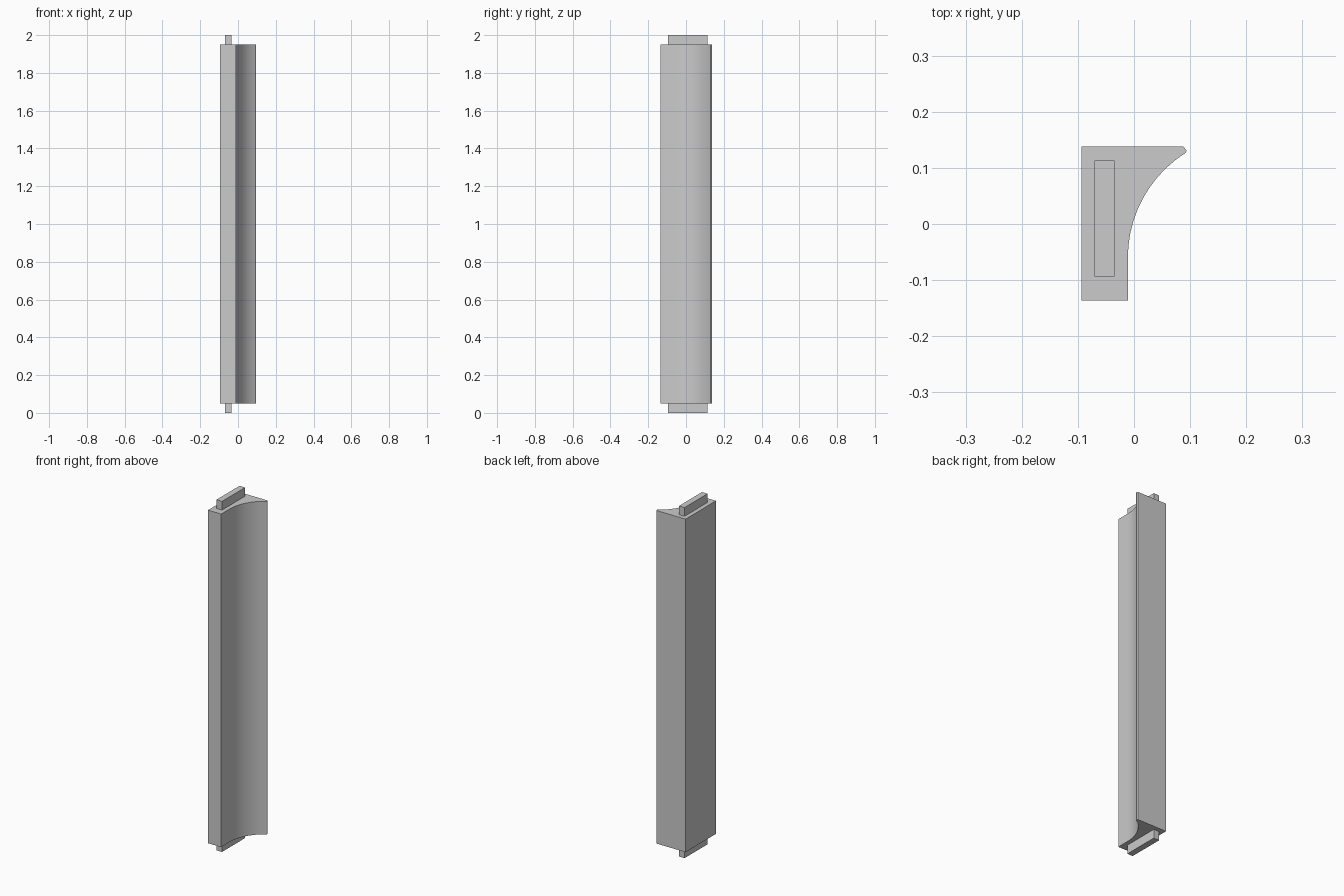
import bpy, bmesh, math

cube = bpy.data.objects.get("Cube")
if cube:
    bpy.data.objects.remove(cube, do_unlink=True)

grey = bpy.data.materials.new("plain grey")
grey.use_nodes = True
colour = (0.6, 0.6, 0.6, 1)
grey.diffuse_color = colour
grey.node_tree.nodes["Principled BSDF"].inputs["Base Color"].default_value = colour


def extrude_profile(name, points, bottom, top):
    """Raise a closed outline, listed counter-clockwise, into a prism."""
    bm = bmesh.new()
    base = bm.faces.new([bm.verts.new((x, y, bottom)) for x, y in points])
    grown = bmesh.ops.extrude_face_region(bm, geom=[base], use_keep_orig=True)
    moved = [v for v in grown["geom"] if isinstance(v, bmesh.types.BMVert)]
    bmesh.ops.translate(bm, verts=moved, vec=(0, 0, top - bottom))
    bmesh.ops.recalc_face_normals(bm, faces=bm.faces)
    mesh = bpy.data.meshes.new(name)
    bm.to_mesh(mesh)
    bm.free()
    mesh.materials.append(grey)
    obj = bpy.data.objects.new(name, mesh)
    bpy.context.collection.objects.link(obj)
    return obj


# Post: straight foot, concave cove, softened tip, flat back
left, back, front = -0.094, 0.138, -0.136
cove_x, cove_y, radius = 0.21, -0.06, 0.221
sweep, steps = math.radians(57.8), 10
cove = [(cove_x - radius * math.cos(sweep * i / steps),
         cove_y + radius * math.sin(sweep * i / steps)) for i in range(steps + 1)]
outline = [(left, front), (cove[0][0], front), *cove,
           (0.094, 0.131), (0.088, back), (left, back)]
post = extrude_profile("post", outline, 0.05, 1.95)

bpy.ops.object.select_all(action="DESELECT")
post.select_set(True)
bpy.context.view_layer.objects.active = post
bpy.ops.object.shade_smooth_by_angle(angle=math.radians(30))

# Tenons on both ends
tenon = [(-0.07, -0.094), (-0.035, -0.094), (-0.035, 0.113), (-0.07, 0.113)]
for name, bottom in (("bottom_tenon", 0), ("top_tenon", 1.95)):
    extrude_profile(name, tenon, bottom, bottom + 0.05)
